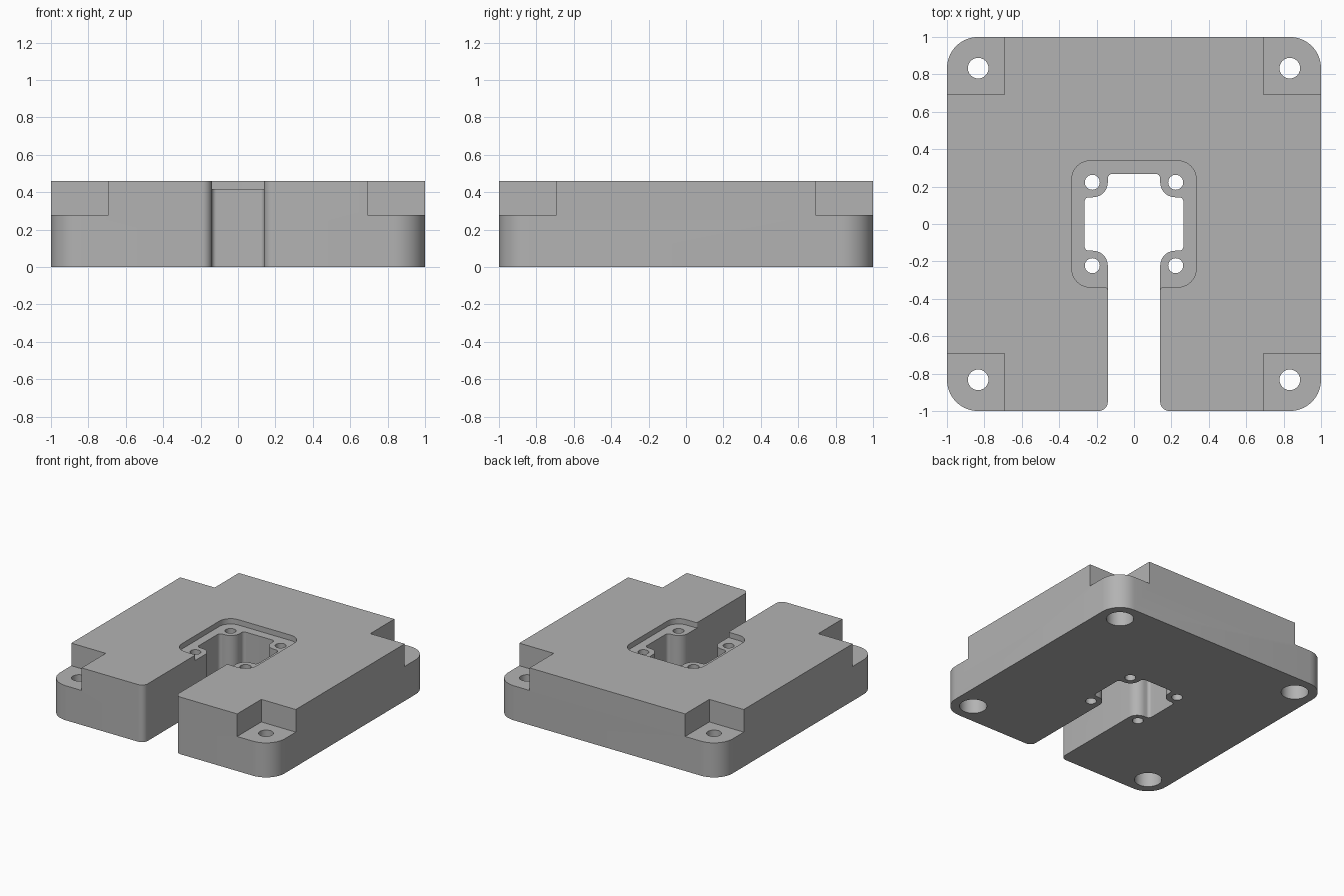
import bpy
import bmesh
import math
from mathutils import Vector

cube = bpy.data.objects.get("Cube")
if cube:
    bpy.data.objects.remove(cube, do_unlink=True)

HEIGHT, STEP_Z, POCKET_Z, BORE_Z = 0.46, 0.278, 0.417, 0.17

grey = bpy.data.materials.new("plain grey")
grey.use_nodes = True
colour = (0.45, 0.45, 0.45, 1)
grey.diffuse_color = colour
grey.node_tree.nodes["Principled BSDF"].inputs["Base Color"].default_value = colour


def rounded(corners, steps=10):
    """Replace each (x, y, radius) corner by a tangent arc."""
    path = []
    for i, (x, y, r) in enumerate(corners):
        p = Vector((x, y))
        if r == 0:
            path.append(p)
            continue
        a = (Vector(corners[i - 1][:2]) - p).normalized()
        b = (Vector(corners[(i + 1) % len(corners)][:2]) - p).normalized()
        # all corners are square, so the tangent length equals the radius
        centre = p + (a + b) * r
        for k in range(steps + 1):
            t = math.pi / 2 * k / steps
            path.append(centre - b * r * math.cos(t) - a * r * math.sin(t))
    return path


def mirrored(half):
    return half + [(-x, y, r) for x, y, r in reversed(half)]


def prism(name, path, z0, z1):
    bm = bmesh.new()
    face = bm.faces.new([bm.verts.new((p[0], p[1], z0)) for p in path])
    top = bmesh.ops.extrude_face_region(bm, geom=[face])["geom"]
    verts = [g for g in top if isinstance(g, bmesh.types.BMVert)]
    bmesh.ops.translate(bm, vec=(0, 0, z1 - z0), verts=verts)
    bmesh.ops.recalc_face_normals(bm, faces=bm.faces)
    mesh = bpy.data.meshes.new(name)
    bm.to_mesh(mesh)
    bm.free()
    mesh.materials.append(grey)
    obj = bpy.data.objects.new(name, mesh)
    bpy.context.collection.objects.link(obj)
    return obj


def circle(x, y, r, sides=48):
    return [(x + r * math.cos(math.tau * k / sides),
             y + r * math.sin(math.tau * k / sides)) for k in range(sides)]


def cut(body, path, z0, z1):
    cutter = prism("cutter", path, z0, z1)
    cutter.hide_render = True
    mod = body.modifiers.new("cut", "BOOLEAN")
    mod.operation, mod.solver, mod.object = "DIFFERENCE", "EXACT", cutter
    bpy.context.view_layer.objects.active = body
    bpy.ops.object.modifier_apply(modifier=mod.name)
    bpy.data.objects.remove(cutter, do_unlink=True)


# Block outline with the front slot and the opening around four bosses
outline = mirrored([
    (1, 1, 0.166), (1, -1, 0.166), (0.14, -1, 0.05), (0.14, -0.143, 0.08),
    (0.265, -0.143, 0.025), (0.265, 0.143, 0.025), (0.14, 0.143, 0.08),
    (0.14, 0.268, 0.025)])
block = prism("mounting_block", rounded(outline), 0, HEIGHT)

# Shallow pocket above the bosses, blending into the slot
pocket = mirrored([(0.333, 0.338, 0.1), (0.333, -0.338, 0.1),
                   (0.14, -0.338, 0.015), (0.14, -0.37, 0)])
cut(block, rounded(pocket), POCKET_Z, 1)

# Corner steps, counterbored corner holes and boss holes
for sx in (-1, 1):
    for sy in (-1, 1):
        step = [(sx * a, sy * b) for a, b in
                ((0.693, 0.693), (1.2, 0.693), (1.2, 1.2), (0.693, 1.2))]
        cut(block, step, STEP_Z, 1)
        cut(block, circle(sx * 0.833, sy * 0.833, 0.1), -0.2, BORE_Z)
        cut(block, circle(sx * 0.833, sy * 0.833, 0.055), BORE_Z - 0.05, 1)
        cut(block, circle(sx * 0.223, sy * 0.223, 0.04), -0.2, 1)

bpy.ops.object.select_all(action="DESELECT")
block.select_set(True)
bpy.context.view_layer.objects.active = block
bpy.ops.object.shade_smooth_by_angle(angle=math.radians(30))
